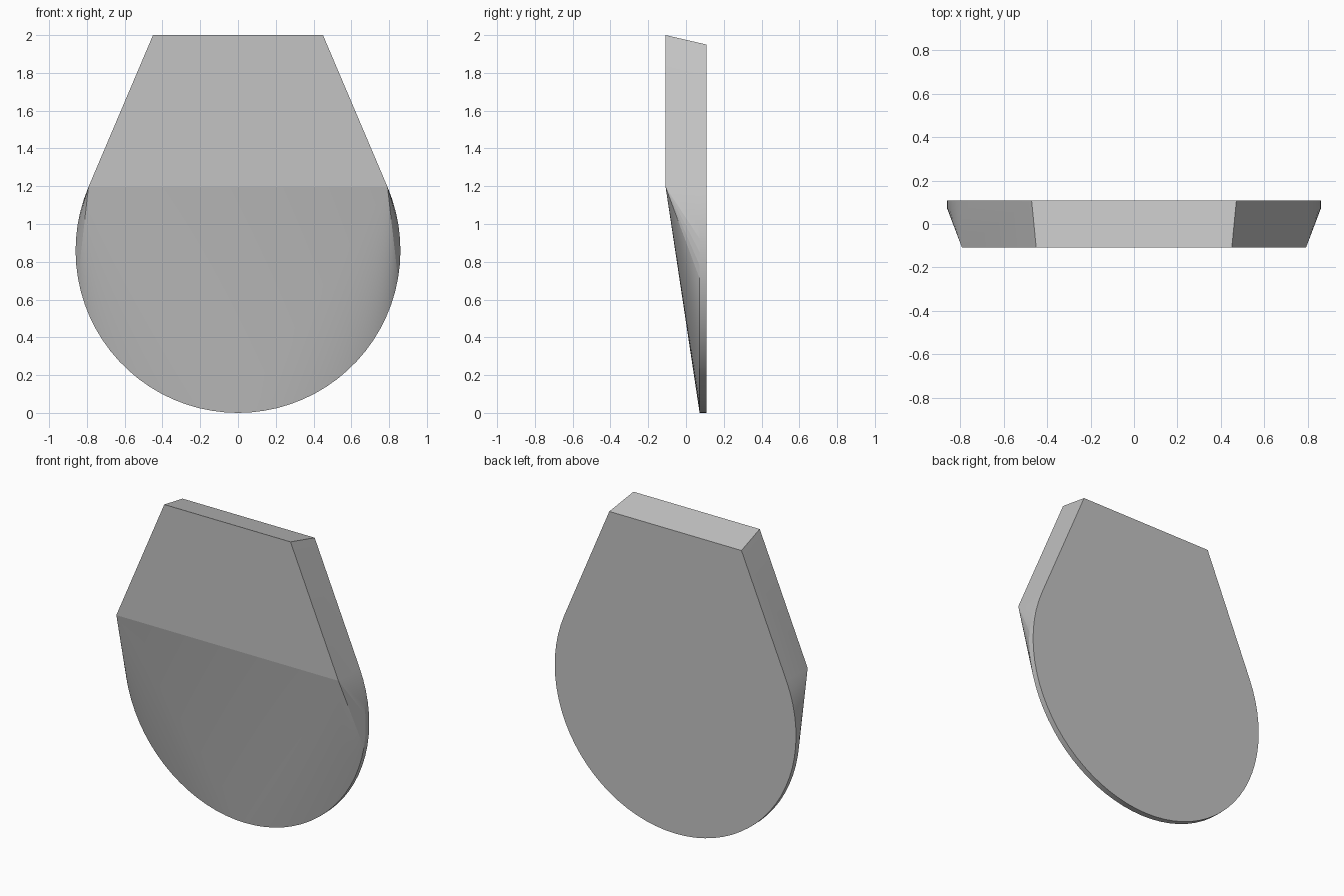
import bpy, bmesh
from math import sin, cos, radians

cube = bpy.data.objects.get("Cube")
if cube:
    bpy.data.objects.remove(cube, do_unlink=True)

# Dimensions
R = 0.86                      # radius of the rounded lower end
HALF = 0.108                  # half thickness
RIM = 0.072                   # front of the thin lower rim
TANGENT = 23                  # angle where the tapered sides meet the round
STEPS = 48

# Plain grey material
grey = bpy.data.materials.new("plain_grey")
grey.use_nodes = True
colour = (0.55, 0.55, 0.55, 1)
grey.diffuse_color = colour
grey.node_tree.nodes["Principled BSDF"].inputs["Base Color"].default_value = colour

bm = bmesh.new()


def arc(y):
    """Lower round from the +x tangent point, under the bottom, to the -x one."""
    sweep = 180 + 2 * TANGENT
    angles = [radians(TANGENT - sweep * i / STEPS) for i in range(STEPS + 1)]
    return [bm.verts.new((R * cos(a), y, R + R * sin(a))) for a in angles]


def pair(x, y, z):
    return [bm.verts.new((s * x, y, z)) for s in (1, -1)]


rim, back = arc(RIM), arc(HALF)
top_front = pair(0.45, -HALF, 2.0)
top_back = pair(0.471, HALF, 1.95)
corner = pair(rim[0].co.x, -HALF, rim[0].co.z)
mid = STEPS // 2

# Front panel, sloped lower panel, top and back
bm.faces.new((corner[1], corner[0], top_front[0], top_front[1]))
bm.faces.new((corner[0], corner[1], rim[mid]))
bm.faces.new((top_front[1], top_front[0], top_back[0], top_back[1]))
bm.faces.new([top_back[1], top_back[0]] + back)

# Tapered sides
for s, end in ((0, 0), (1, STEPS)):
    bm.faces.new((top_front[s], corner[s], rim[end], back[end], top_back[s]))

# Rim strip and the conical blends fanning out from the two corners
for i in range(STEPS):
    bm.faces.new((rim[i], rim[i + 1], back[i + 1], back[i]))
    bm.faces.new((corner[0 if i < mid else 1], rim[i], rim[i + 1]))

bmesh.ops.recalc_face_normals(bm, faces=bm.faces)
mesh = bpy.data.meshes.new("rounded_wedge_plate")
bm.to_mesh(mesh)
bm.free()
mesh.materials.append(grey)

plate = bpy.data.objects.new("rounded_wedge_plate", mesh)
bpy.context.collection.objects.link(plate)
bpy.context.view_layer.objects.active = plate
plate.select_set(True)
bpy.ops.object.shade_smooth_by_angle(angle=radians(8))
